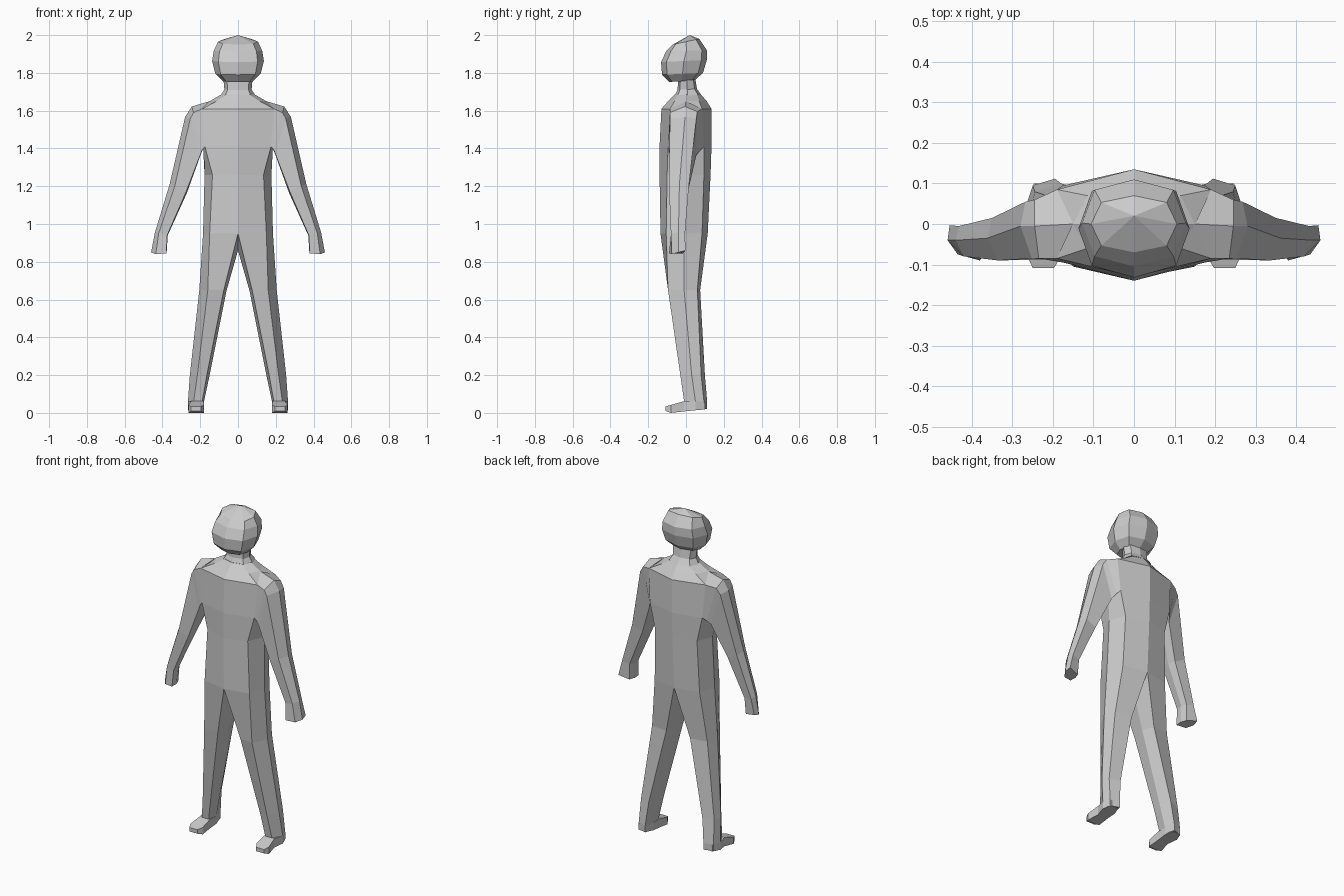
import bpy, bmesh, math

skin = bpy.data.materials.new("plain_grey")
skin.diffuse_color = (0.6, 0.6, 0.6, 1)


def loft(name, rings, tip=None, mirror=False):
    """Skin a list of closed rings, cap the ends, optionally mirror across x."""
    bm = bmesh.new()
    rows = [[bm.verts.new(p) for p in ring] for ring in rings]
    n = len(rows[0])
    for a, b in zip(rows, rows[1:]):
        for j in range(n):
            k = (j + 1) % n
            bm.faces.new((a[j], a[k], b[k], b[j]))
    bm.faces.new(rows[0][::-1])
    if tip:
        top = bm.verts.new(tip)
        for j in range(n):
            bm.faces.new((rows[-1][j], rows[-1][(j + 1) % n], top))
    else:
        bm.faces.new(rows[-1])
    bmesh.ops.recalc_face_normals(bm, faces=bm.faces)
    mesh = bpy.data.meshes.new(name)
    bm.to_mesh(mesh)
    bm.free()
    mesh.materials.append(skin)
    obj = bpy.data.objects.new(name, mesh)
    bpy.context.collection.objects.link(obj)
    if mirror:
        mod = obj.modifiers.new("mirror", 'MIRROR')
        mod.use_mirror_merge = False
    return obj


def level(z, pts):
    return [(x, y, z) for x, y in pts]


def whole(z, half):
    """Complete a half outline running from front centre to back centre."""
    return level(z, half + [(-x, y) for x, y in half[-2:0:-1]])


def octagon(w, front, back, zf, zb, sq=0.76):
    """Eight-sided ring, tilted from front height zf to back height zb."""
    ring = []
    for k in range(8):
        a = math.radians(45 * k - 90)
        f = sq / math.sqrt(0.5) if k % 2 else 1
        s = math.sin(a) * f
        t = (s + 1) / 2
        ring.append((w * math.cos(a) * f,
                     front + (back - front) * t, zf + (zb - zf) * t))
    return ring


# Torso, hips up to the base of the neck
hip = [(0, -.135), (.15, -.105), (.185, -.01), (.15, .085), (0, .115)]
loft("torso", [
    whole(.95, hip),
    whole(1.26, [(0, -.14), (.135, -.10), (.177, 0), (.14, .095), (0, .13)]),
    whole(1.41, [(0, -.14), (.175, -.095), (.185, 0), (.175, .095), (0, .135)]),
    whole(1.61, [(0, -.13), (.19, -.085), (.19, 0), (.19, .085), (0, .135)]),
    whole(1.65, [(0, -.095), (.115, -.06), (.15, 0), (.115, .07), (0, .11)]),
    whole(1.685, [(0, -.06), (.06, -.045), (.09, 0), (.06, .06), (0, .08)]),
])

# Legs, hip to ankle
loft("leg", [
    level(.95, hip) + [(0, 0, .86)],
    level(.65, [(.075, -.085), (.16, -.095), (.205, -.01),
                (.185, .06), (.08, .075), (.06, 0)]),
    level(.2, [(.165, -.025), (.215, -.03), (.255, .03),
               (.245, .08), (.18, .10), (.15, .04)]),
    level(.06, [(.19, -.01), (.235, -.01), (.265, .05),
                (.25, .095), (.195, .112), (.18, .05)]),
    level(.02, [(.19, -.01), (.235, -.01), (.265, .05),
                (.25, .095), (.195, .112), (.18, .05)]),
], mirror=True)


# Feet, heel to toe
def foot_ring(y, x0, x1, z0, z1):
    return [(x0, y, z0), (x1, y, z0), (x1, y, z1), (x0, y, z1)]


loft("foot", [
    foot_ring(.10, .197, .247, .018, .055),
    foot_ring(.05, .18, .265, .014, .06),
    foot_ring(-.01, .182, .25, .008, .062),
    foot_ring(-.08, .18, .263, 0, .042),
    foot_ring(-.108, .197, .25, .01, .034),
], mirror=True)

# Arms, shoulder to hand
loft("arm", [
    [(.19, -.085, 1.61), (.15, 0, 1.65), (.19, .085, 1.61),
     (.175, .095, 1.41), (.185, 0, 1.40), (.175, -.095, 1.41)],
    [(.235, -.085, 1.59), (.245, -.005, 1.622), (.245, .06, 1.595),
     (.19, .075, 1.39), (.19, 0, 1.385), (.19, -.09, 1.39)],
    [(.252, -.085, 1.56), (.28, -.005, 1.567), (.268, .055, 1.56),
     (.205, .055, 1.365), (.20, 0, 1.36), (.20, -.087, 1.365)],
    [(.335, -.09, 1.20), (.362, -.035, 1.21), (.35, .015, 1.20),
     (.285, .01, 1.17), (.27, -.03, 1.165), (.275, -.085, 1.17)],
    [(.42, -.08, .95), (.44, -.04, .955), (.432, -.005, .95),
     (.385, -.01, .94), (.372, -.04, .94), (.375, -.08, .94)],
    [(.435, -.075, .84), (.46, -.04, .85), (.455, -.003, .86),
     (.39, -.015, .845), (.378, -.05, .845), (.38, -.09, .845)],
], mirror=True)

# Neck
loft("neck", [
    octagon(.092, -.062, .08, 1.675, 1.685),
    octagon(.072, -.045, .058, 1.71, 1.715),
    octagon(.078, -.04, .048, 1.775, 1.775),
])

# Head
loft("head", [
    octagon(.08, -.09, .045, 1.752, 1.76),
    octagon(.12, -.127, .09, 1.79, 1.80),
    octagon(.137, -.132, .11, 1.858, 1.868),
    octagon(.128, -.105, .11, 1.915, 1.92),
    octagon(.106, -.07, .07, 1.95, 1.98),
], tip=(0, .02, 2.0))
